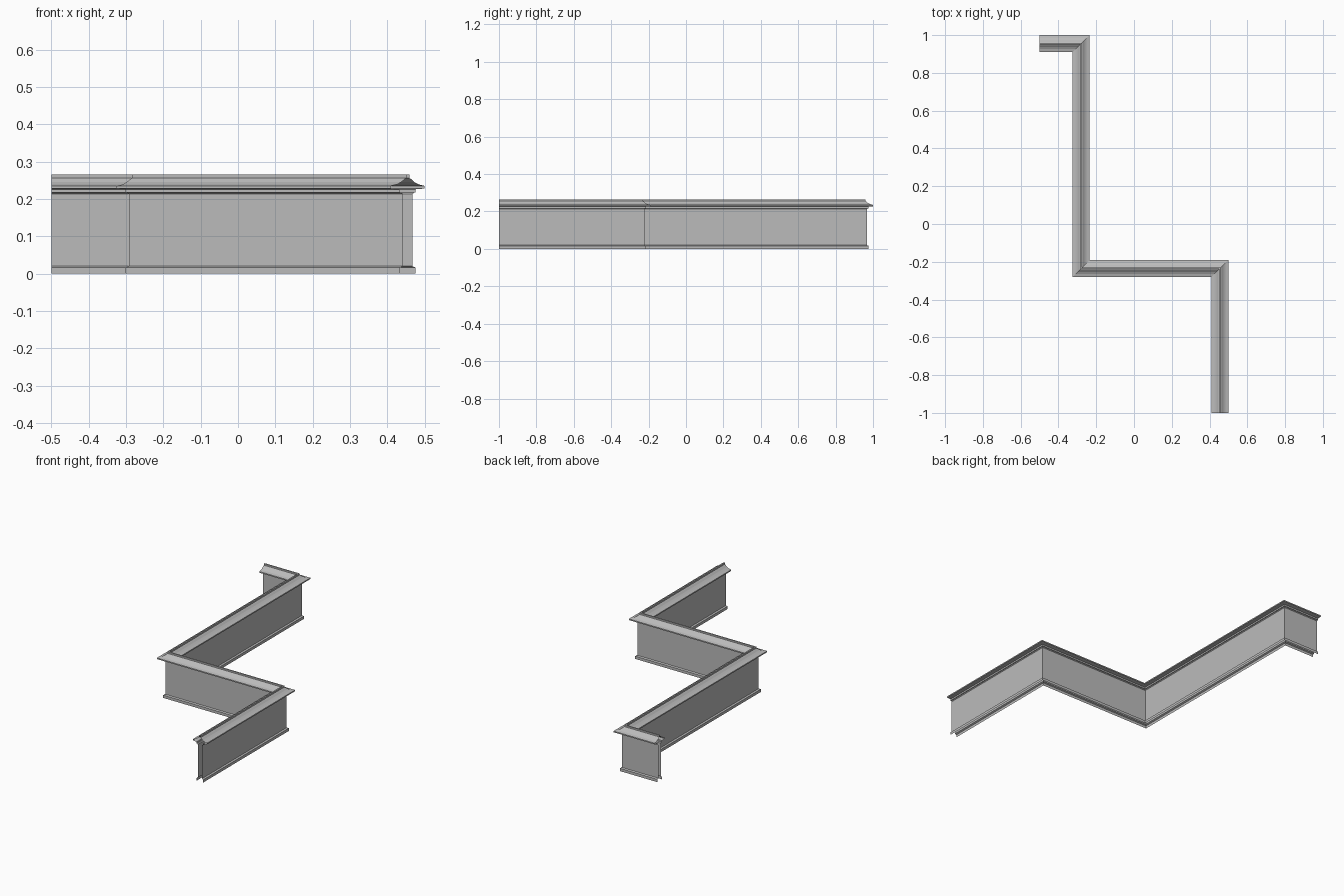
import bpy
import bmesh
from mathutils import Vector

cube = bpy.data.objects.get("Cube")
if cube:
    bpy.data.objects.remove(cube, do_unlink=True)

stone = bpy.data.materials.new("light_grey_stone")
stone.use_nodes = True
stone.diffuse_color = (0.5, 0.5, 0.5, 1)
stone.node_tree.nodes["Principled BSDF"].inputs["Base Color"].default_value = (0.5, 0.5, 0.5, 1)

# Centre line of the zigzag wall, from the back end to the front end
PATH = [Vector(p) for p in [(-0.5, 0.955), (-0.28, 0.955), (-0.28, -0.235),
                            (0.455, -0.235), (0.455, -1.0)]]


def mitre_offsets(path):
    """Sideways direction at each path point, mitred at the right-angle corners."""
    normals = []
    for a, b in zip(path, path[1:]):
        d = (b - a).normalized()
        normals.append(Vector((-d.y, d.x)))
    corners = [n + m for n, m in zip(normals, normals[1:])]
    return [normals[0]] + corners + [normals[-1]]


def sweep(name, half, closed_top=False):
    """Sweep a half profile of (half width, height), mirrored to both sides."""
    section = half + [(-w, z) for w, z in reversed(half)]
    bm = bmesh.new()
    rings = []
    for p, n in zip(PATH, mitre_offsets(PATH)):
        rings.append([bm.verts.new((p.x + n.x * w, p.y + n.y * w, z)) for w, z in section])
    for r, s in zip(rings, rings[1:]):
        for j in range(len(section) - 1):
            if j == len(half) - 1 and not closed_top:
                continue
            bm.faces.new((r[j], r[j + 1], s[j + 1], s[j]))
    mesh = bpy.data.meshes.new(name)
    bm.to_mesh(mesh)
    bm.free()
    mesh.materials.append(stone)
    obj = bpy.data.objects.new(name, mesh)
    bpy.context.collection.objects.link(obj)
    return obj


# Base moulding with a small sloped ledge
sweep("plinth", [(0.021, 0), (0.021, 0.016), (0.0125, 0.02)])

# Plain wall faces
sweep("wall", [(0.0125, 0.02), (0.0125, 0.213)])

# Stepped band under the coping
sweep("upper_band", [(0.0125, 0.213), (0.017, 0.217), (0.021, 0.217), (0.021, 0.226)])

# Overhanging coping with a concave slope up to a narrow raised ridge
sweep("coping", [(0.021, 0.226), (0.045, 0.228), (0.045, 0.235), (0.029, 0.239),
                 (0.018, 0.245), (0.009, 0.253), (0.004, 0.256), (0.004, 0.265)],
      closed_top=True)
